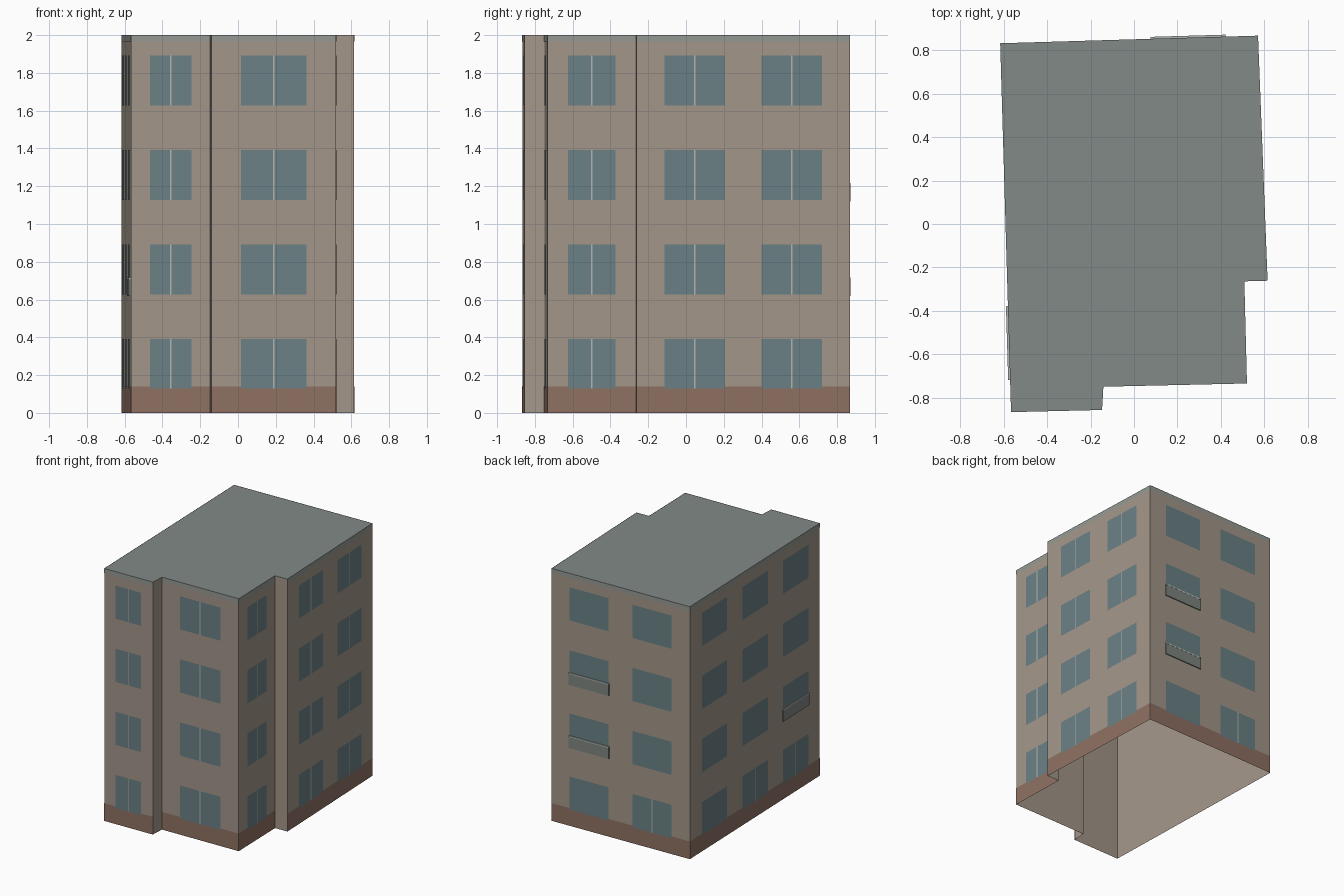
import bpy, bmesh
from mathutils import Vector

if "Cube" in bpy.data.objects:
    bpy.data.objects.remove(bpy.data.objects["Cube"])

H = 2.0


def material(name, rgb):
    m = bpy.data.materials.new(name)
    m.diffuse_color = (*rgb, 1)
    m.use_nodes = True
    m.node_tree.nodes["Principled BSDF"].inputs["Base Color"].default_value = m.diffuse_color
    return m


WALL = material("wall_beige", (0.37, 0.31, 0.255))
PLINTH = material("plinth_brown", (0.275, 0.165, 0.125))
GLASS = material("window_glass", (0.147, 0.22, 0.238))
ROOF = material("roof_grey", (0.22, 0.255, 0.238))
BAND = material("parapet_grey", (0.30, 0.32, 0.29))
FRAME = material("frame_light", (0.45, 0.47, 0.44))
RAIL = material("balcony_grey", (0.21, 0.24, 0.22))


def finish(name, bm, mat):
    me = bpy.data.meshes.new(name)
    bm.to_mesh(me)
    bm.free()
    me.materials.append(mat)
    ob = bpy.data.objects.new(name, me)
    bpy.context.collection.objects.link(ob)


class Side:
    """One straight wall, with outward offset helper."""
    def __init__(self, a, b):
        self.a = Vector(a)
        d = Vector(b) - self.a
        self.length = d.length
        self.d = d.normalized()
        self.n = Vector((self.d.y, -self.d.x))

    def point(self, s, z, out):
        p = self.a + self.d * s + self.n * out
        return (p.x, p.y, z)


def panel(bm, side, s0, s1, z0, z1, out):
    corners = [(s0, z0), (s1, z0), (s1, z1), (s0, z1)]
    bm.faces.new([bm.verts.new(side.point(s, z, out)) for s, z in corners])


def block(bm, side, s0, s1, z0, z1, out):
    corners = [(s0, z0), (s1, z0), (s1, z1), (s0, z1)]
    back = [bm.verts.new(side.point(s, z, 0)) for s, z in corners]
    front = [bm.verts.new(side.point(s, z, out)) for s, z in corners]
    bm.faces.new(front)
    for i in range(4):
        j = (i + 1) % 4
        bm.faces.new([back[i], back[j], front[j], front[i]])


# Footprint, counter-clockwise from the front left corner
plan = [(-0.566, -0.866), (-0.147, -0.856), (-0.141, -0.749), (0.52, -0.734),
        (0.508, -0.264), (0.615, -0.261), (0.571, 0.867), (-0.616, 0.832)]
sides = [Side(p, plan[(i + 1) % 8]) for i, p in enumerate(plan)]

# Open-bottomed wall shell and flat roof
bm = bmesh.new()
for s in sides:
    panel(bm, s, 0, s.length, 0, H, 0)
bmesh.ops.remove_doubles(bm, verts=bm.verts, dist=1e-4)
finish("walls", bm, WALL)

bm = bmesh.new()
bm.faces.new([bm.verts.new((x, y, H)) for x, y in plan])
finish("roof", bm, ROOF)

# wall index: (name, columns, window width, framed windows, balconies)
every = {(c, f) for c in range(3) for f in range(4)}
facades = {
    0: ("front_left", 1, 0.22, every, set()),
    2: ("front_right", 1, 0.347, every, set()),
    3: ("right_front", 1, 0.25, every, set()),
    5: ("right_back", 2, 0.32, every, set()),
    6: ("back", 2, 0.337, {(1, 0)}, {(0, 1), (0, 2)}),
    7: ("left", 3, 0.332, {(1, 0), (2, 0)}, {(2, 1)}),
}
MARGIN = 0.052

for i, (name, cols, width, framed, balconies) in facades.items():
    s = sides[i]
    # Base strip and parapet strip
    bm = bmesh.new()
    panel(bm, s, 0, s.length, 0, 0.14, 0.0015)
    finish(name + "_plinth", bm, PLINTH)
    bm = bmesh.new()
    panel(bm, s, 0, s.length, 1.965, H, 0.0015)
    finish(name + "_parapet", bm, BAND)

    # Windows with central bars, and shallow balconies
    glass, bars, fronts, rails = (bmesh.new() for _ in range(4))
    pitch = (s.length - 2 * MARGIN) / cols
    for c in range(cols):
        mid = MARGIN + (c + 0.5) * pitch
        for f in range(4):
            z = 0.128 + 0.5 * f
            panel(glass, s, mid - width / 2, mid + width / 2, z, z + 0.263, 0.003)
            if (c, f) in framed:
                panel(bars, s, mid - 0.004, mid + 0.004, z, z + 0.263, 0.0045)
            if (c, f) in balconies:
                w = width / 2 + 0.004
                block(fronts, s, mid - w, mid + w, z - 0.01, z + 0.078, 0.008)
                block(rails, s, mid - w, mid + w, z + 0.078, z + 0.088, 0.009)
    finish(name + "_windows", glass, GLASS)
    for part, bmx, mat in (("_window_bars", bars, FRAME),
                           ("_balcony_fronts", fronts, RAIL),
                           ("_balcony_rails", rails, FRAME)):
        if bmx.faces:
            finish(name + part, bmx, mat)
        else:
            bmx.free()
